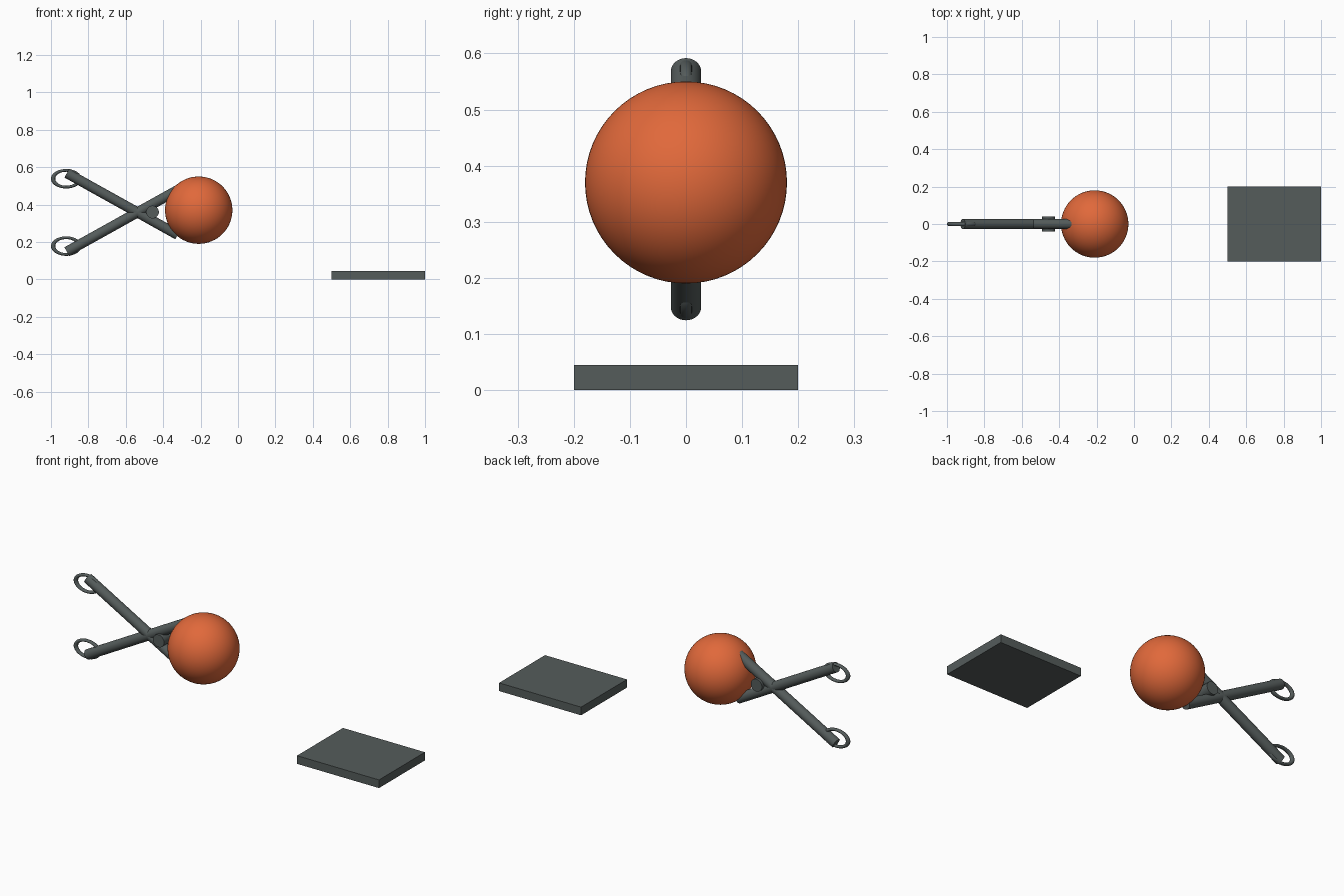
import bpy, math
from mathutils import Vector

if "Cube" in bpy.data.objects:
    bpy.data.objects.remove(bpy.data.objects["Cube"])

def material(name, rgb):
    m = bpy.data.materials.new(name)
    m.diffuse_color = (*rgb, 1)
    m.use_nodes = True
    m.node_tree.nodes["Principled BSDF"].inputs["Base Color"].default_value = m.diffuse_color
    return m

GREY = material("dark grey", (0.09, 0.107, 0.105))
ORANGE = material("orange", (0.75, 0.14, 0.043))

def finish(name, mat, smooth=True):
    ob = bpy.context.object
    ob.name = name
    ob.data.materials.append(mat)
    if smooth:
        bpy.ops.object.shade_smooth_by_angle(angle=math.radians(35))
    return ob

def rod(name, a, b, r):
    a, b = Vector(a), Vector(b)
    d = b - a
    bpy.ops.mesh.primitive_cylinder_add(vertices=32, radius=r, depth=d.length,
        location=(a + b) / 2, rotation=d.to_track_quat('Z', 'Y').to_euler())
    return finish(name, GREY)

# ball held by the tongs
bpy.ops.mesh.primitive_uv_sphere_add(segments=64, ring_count=32, radius=0.18,
                                     location=(-0.21, 0, 0.37))
finish("ball", ORANGE)

# crossed arms and oval finger loops, mirrored about the pivot height
MID = 0.358
for side, s in (("upper", 1), ("lower", -1)):
    rod(side + "_arm", (-0.915, 0, MID + s * 0.21), (-0.322, 0, MID - s * 0.12), 0.027)
    bpy.ops.mesh.primitive_torus_add(major_radius=0.07, minor_radius=0.0115,
        major_segments=48, minor_segments=12,
        location=(-0.9185, 0, MID + s * 0.18), rotation=(math.pi / 2, 0, 0))
    bpy.context.object.scale = (1, 0.64, 0.95)
    finish(side + "_finger_loop", GREY)

# pivot pin
rod("pivot_pin", (-0.457, -0.04, 0.36), (-0.457, 0.04, 0.36), 0.034)

# base slab
bpy.ops.mesh.primitive_cube_add(size=1, location=(0.75, 0, 0.0225))
bpy.context.object.scale = (0.5, 0.4, 0.045)
finish("base_slab", GREY, smooth=False)
